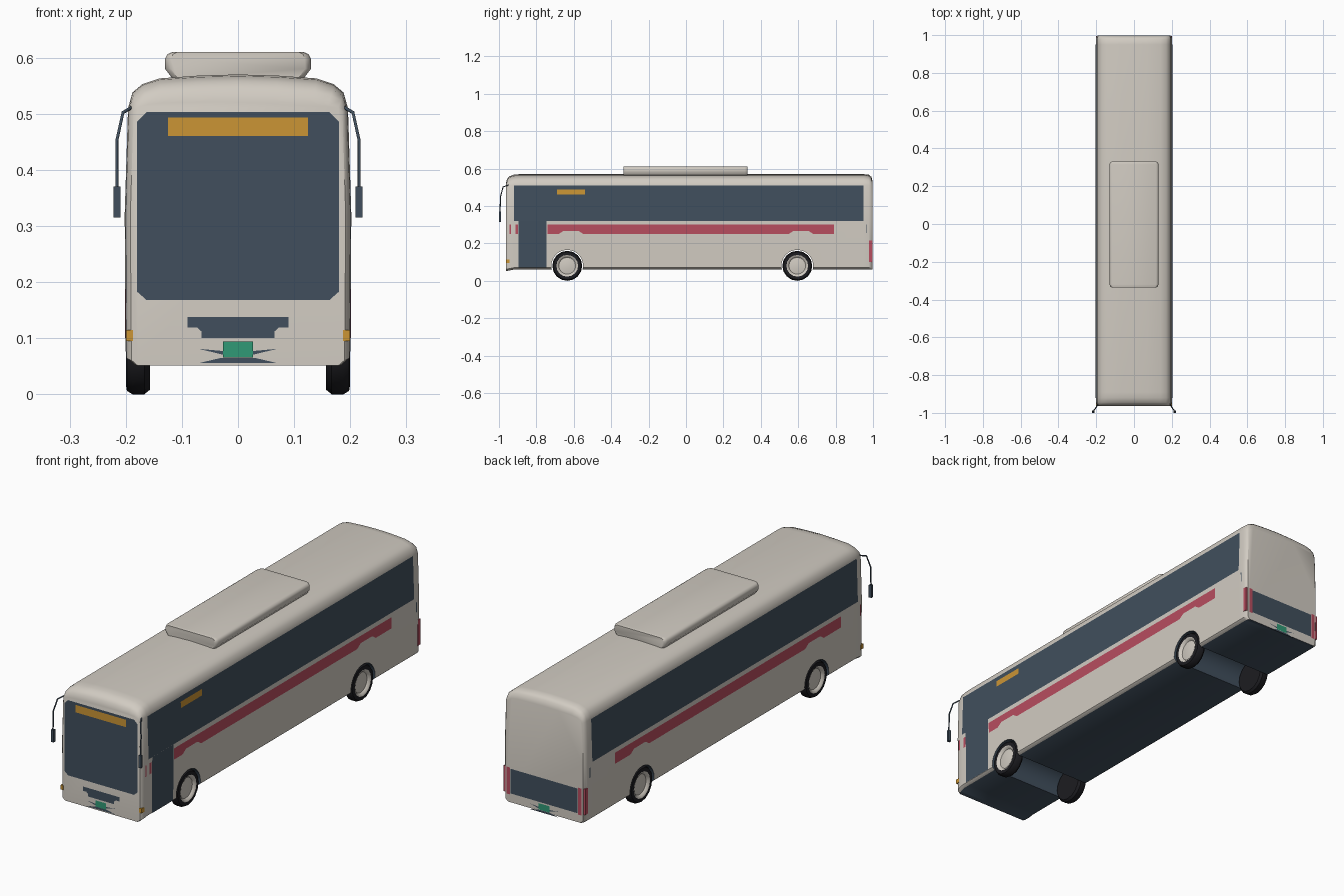
import bpy, bmesh, math
from mathutils import Vector

cube = bpy.data.objects.get("Cube")
if cube:
    bpy.data.objects.remove(cube, do_unlink=True)


def material(name, r, g, b):
    m = bpy.data.materials.new(name)
    m.use_nodes = True
    m.diffuse_color = (r, g, b, 1)
    bsdf = next(n for n in m.node_tree.nodes if n.type == 'BSDF_PRINCIPLED')
    bsdf.inputs["Base Color"].default_value = (r, g, b, 1)
    bsdf.inputs["Roughness"].default_value = 0.6
    return m


paint = material("warm white paint", .64, .60, .54)
dark = material("slate glass", .052, .078, .110)
amber = material("amber", .60, .30, .035)
red = material("stripe red", .48, .075, .115)
green = material("plate green", .03, .32, .18)
rubber = material("black rubber", .012, .012, .015)


def finish(name, bm, *mats):
    me = bpy.data.meshes.new(name)
    bm.to_mesh(me)
    bm.free()
    for m in mats:
        me.materials.append(m)
    ob = bpy.data.objects.new(name, me)
    bpy.context.collection.objects.link(ob)
    return ob


def loft(name, rings, *mats):
    """Skin closed rings of equal length and cap both ends."""
    bm = bmesh.new()
    loops = [[bm.verts.new(p) for p in ring] for ring in rings]
    for a, b in zip(loops, loops[1:]):
        for i in range(len(a)):
            j = (i + 1) % len(a)
            bm.faces.new((a[i], a[j], b[j], b[i]))
    bm.faces.new(loops[0])
    bm.faces.new(loops[-1])
    bmesh.ops.recalc_face_normals(bm, faces=bm.faces)
    return finish(name, bm, *mats)


def box(name, lo, hi, mat):
    return loft(name, [[(x, lo[1], lo[2]), (x, hi[1], lo[2]), (x, hi[1], hi[2]), (x, lo[1], hi[2])]
                       for x in (lo[0], hi[0])], mat)


def plate(name, points, outward, mat):
    """Thin painted panel facing outward."""
    bm = bmesh.new()
    f = bm.faces.new([bm.verts.new(p) for p in points])
    f.normal_update()
    if f.normal.dot(Vector(outward)) < 0:
        f.normal_flip()
    return finish(name, bm, mat)


def smooth(ob, degrees):
    bpy.ops.object.select_all(action='DESELECT')
    ob.select_set(True)
    bpy.context.view_layer.objects.active = ob
    bpy.ops.object.shade_smooth_by_angle(angle=math.radians(degrees))


def mirrored(half):
    return half + [(-x, z) for x, z in reversed(half) if x > 0]


def rect(a0, a1, z0, z1):
    return [(a0, z0), (a1, z0), (a1, z1), (a0, z1)]


# Body shell: cross-section lofted along the length
section = mirrored([(0, .57), (.07, .568), (.14, .563), (.17, .553), (.188, .538), (.196, .51),
                    (.202, .32), (.2, .07), (.188, .06)])
# y, width factor, roof height factor, skirt drop
stations = [(-.963, .95, .3, .009), (-.957, .975, .62, .008), (-.945, .992, .83, .005),
            (-.92, 1, .96, 0), (-.89, 1, 1, 0), (.95, 1, 1, 0), (.978, 1, .96, 0),
            (.991, .985, .8, 0), (.998, .95, .45, 0)]
rings = [[(x * w, y, .5 + (z - .5) * k if z > .5 else z - (drop if z < .1 else 0))
          for x, z in section] for y, w, k, drop in stations]
body = loft("body", rings, paint, dark)
for f in body.data.polygons:
    f.material_index = 1 if f.normal.z < -.8 else 0

# Wheel wells cut across the underside
WHEELS = (-.635, .595)
for y in WHEELS:
    turn = [math.tau * i / 24 for i in range(24)]
    cutter = loft("wheel_well_cutter", [[(x, y + .085 * math.cos(t), .08 + .085 * math.sin(t))
                                         for t in turn] for x in (-.3, .3)], paint, dark)
    cutter.hide_render = True
    for f in cutter.data.polygons:
        f.material_index = 1
    mod = body.modifiers.new("well", 'BOOLEAN')
    mod.operation, mod.solver, mod.object = 'DIFFERENCE', 'EXACT', cutter
    bpy.context.view_layer.objects.active = body
    bpy.ops.object.modifier_apply(modifier=mod.name)
    bpy.data.objects.remove(cutter, do_unlink=True)
smooth(body, 40)

# Roof air conditioning unit
unit = mirrored([(.117, .61), (.126, .606), (.13, .598), (.13, .58), (.117, .563)])
roof_unit = loft("roof_unit", [[(x * w, y, z) for x, z in unit] for y, w in
                               ((-.335, .92), (-.33, .97), (-.32, 1), (.315, 1), (.325, .97), (.33, .92))], paint)
smooth(roof_unit, 40)


# Panels that follow the side walls
def side_x(z):
    return .2 + .002 * (z - .07) / .25 if z < .32 else .202 - .006 * (z - .32) / .19


def side_plate(name, s, points, mat, lift=.0015):
    plate(name, [(s * (side_x(z) + lift), y, z) for y, z in points], (s, 0, 0), mat)


def stripe(start, end):
    low = [(start, .25)]
    for w in WHEELS:
        c = w + .02
        low += [(c - .065, .25), (c - .04, .267), (c + .04, .267), (c + .065, .25)]
    return low + [(end, .25), (end, .3), (start, .3)]


def wheel(name, s, y):
    # hub centre to tyre, then round to the inner wall: radius, distance from centre line
    lathe = [(.02, .192), (.045, .188), (.052, .197), (.058, .199), (.062, .2), (.074, .198),
             (.08, .188), (.08, .167), (.072, .157), (.03, .157)]
    ob = loft(name, [[(s * x, y + r * math.cos(t), .08 + r * math.sin(t))
                      for t in [math.tau * i / 16 for i in range(16)]] for r, x in lathe], paint, rubber)
    for f in ob.data.polygons:
        reach = max(math.hypot(v.y - y, v.z - .08) for v in
                    (ob.data.vertices[i].co for i in f.vertices))
        f.material_index = int(reach > .06 or abs(f.center.x) < .16)
    smooth(ob, 35)


for s, tag in ((1, "left"), (-1, "right")):
    side_plate(tag + "_windows", s, rect(-.92, .95, .32, .51), dark)
    side_plate(tag + "_stripe", s, stripe(-.74 if s > 0 else -.8, .79), red)
    side_plate(tag + "_front_mark", s, rect(-.943, -.935, .25, .3), red)
    side_plate(tag + "_rear_mark", s, rect(.964, .969, .255, .3), dark)
    box(tag + "_indicator", (s * .187, -.9635, .095), (s * .2, -.945, .115), amber)

    # Tail lights: one piece on the rear, one round the corner
    plate(tag + "_tail_light", [(s * x, 1, z) for x, z in rect(.168, .185, .095, .215)], (0, 1, 0), red)
    box(tag + "_corner_light", (s * .189, .979, .1), (s * .2015, .996, .215), red)

    for y, place in zip(WHEELS, ("front", "rear")):
        wheel(f"{place}_{tag}_wheel", s, y)

    # Mirror head on a bent arm
    curve = bpy.data.curves.new(tag + "_mirror_arm", 'CURVE')
    curve.dimensions = '3D'
    curve.bevel_depth, curve.bevel_resolution, curve.use_fill_caps = .003, 1, True
    path = [(.188, -.948, .512), (.205, -.978, .502), (.216, -.991, .452), (.216, -.995, .36)]
    spline = curve.splines.new('POLY')
    spline.points.add(len(path) - 1)
    for p, (x, y, z) in zip(spline.points, path):
        p.co = (s * x, y, z, 1)
    curve.materials.append(dark)
    arm = bpy.data.objects.new(tag + "_mirror_arm", curve)
    bpy.context.collection.objects.link(arm)
    box(tag + "_mirror", (s * .209, -1, .315), (s * .222, -.988, .37), dark)

# Passenger door, destination sign and the stripe piece before the door
side_plate("door", 1, rect(-.895, -.745, .07, .32), dark, .002)
side_plate("side_sign", 1, rect(-.69, -.54, .46, .488), amber, .004)
side_plate("door_mark", 1, rect(-.912, -.898, .25, .3), red)


# Panels on the two end walls
def end_plate(name, front, points, mat, lift=0):
    d = -1 if front else 1
    y = -.9645 - lift if front else .9995 + lift * .2
    plate(name, [(x, y, z) for x, z in points], (0, d, 0), mat)


end_plate("windshield", True, mirrored([(.163, .503), (.18, .486), (.18, .183), (.163, .168)]), dark)
end_plate("front_sign", True, rect(-.125, .125, .46, .493), amber, .002)
end_plate("grille", True, mirrored([(.09, .138), (.09, .119), (.073, .119), (.065, .112), (.065, .1)]), dark)
end_plate("rear_panel", False, rect(-.165, .165, .1, .21), dark)

# Number plates with pointed trim
for front, tag in ((True, "front"), (False, "rear")):
    end_plate(tag + "_number_plate", front, rect(-.027, .027, .066, .094), green, .002)
    end_plate(tag + "_lower_trim", front, mirrored([(.03, .065), (.068, .056)]), dark)
    for s in (1, -1):
        end_plate(tag + "_upper_trim", front,
                  [(s * .07, .081), (s * .025, .077), (s * .025, .07), (s * .045, .075)], dark)
